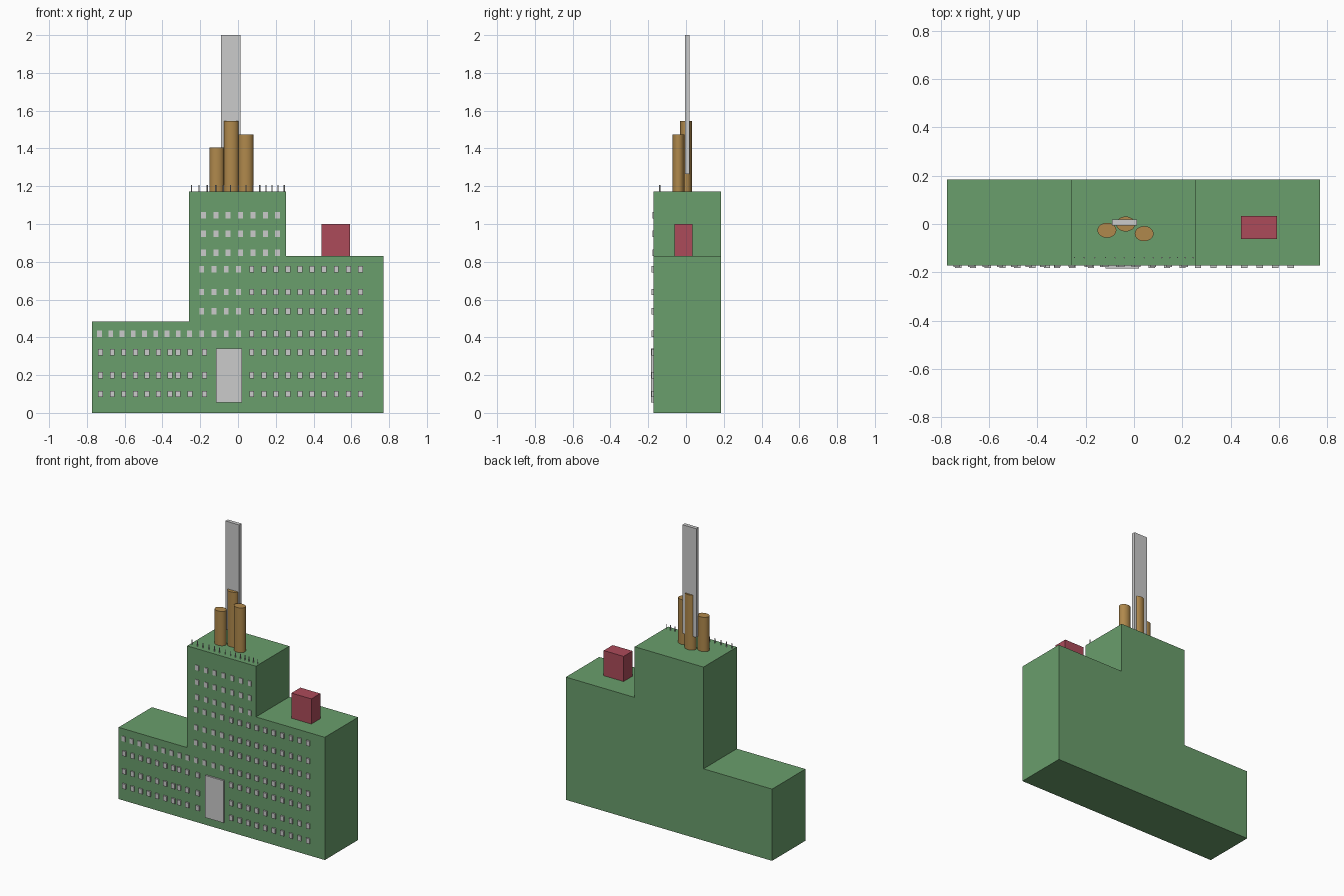
import bpy, bmesh, math
from mathutils import Matrix, Vector

if "Cube" in bpy.data.objects:
    bpy.data.objects.remove(bpy.data.objects["Cube"])


def material(name, rgb):
    m = bpy.data.materials.new(name)
    m.diffuse_color = (*rgb, 1)
    m.use_nodes = True
    m.node_tree.nodes["Principled BSDF"].inputs["Base Color"].default_value = m.diffuse_color
    return m


GREEN = material("green_wall", (0.144, 0.342, 0.15))
BROWN = material("brown_stack", (0.434, 0.25, 0.072))
RED = material("red_box", (0.413, 0.07, 0.102))


def finish(name, bm, mat=None):
    bmesh.ops.recalc_face_normals(bm, faces=bm.faces[:])
    me = bpy.data.meshes.new(name)
    bm.to_mesh(me)
    bm.free()
    ob = bpy.data.objects.new(name, me)
    bpy.context.collection.objects.link(ob)
    if mat:
        me.materials.append(mat)
    return ob


def add_box(bm, x, y, z):
    # x, y, z are (min, max) pairs
    mid = Vector([(a + b) / 2 for a, b in (x, y, z)])
    size = [b - a for a, b in (x, y, z)]
    bmesh.ops.create_cube(bm, size=1, matrix=Matrix.Translation(mid) @ Matrix.Diagonal((*size, 1)))


def box(name, x, y, z, mat=None):
    bm = bmesh.new()
    add_box(bm, x, y, z)
    return finish(name, bm, mat)


def windows(name, columns, rows, front):
    bm = bmesh.new()
    for x in columns:
        for z in rows:
            add_box(bm, (x - 0.013, x + 0.013), (-0.165, front), (z - 0.017, z + 0.017))
    return finish(name, bm)


def spread(a, b, n):
    return [a + (b - a) * i / (n - 1) for i in range(n)]


# Stepped building body: front profile extruded backwards
profile = [(-0.773, 0), (0.77, 0), (0.77, 0.83), (0.255, 0.83), (0.255, 1.173),
           (-0.26, 1.173), (-0.26, 0.485), (-0.773, 0.485)]
bm = bmesh.new()
face = bm.faces.new([bm.verts.new((x, -0.172, z)) for x, z in profile])
ext = bmesh.ops.extrude_face_region(bm, geom=[face], use_keep_orig=True)
verts = [g for g in ext["geom"] if isinstance(g, bmesh.types.BMVert)]
bmesh.ops.translate(bm, verts=verts, vec=(0, 0.356, 0))
finish("building_body", bm, GREEN)

# Windows by wing
low_rows = [0.10, 0.20, 0.322]
mid_rows = [0.418, 0.537, 0.64, 0.76]
windows("left_wing_windows", spread(-0.727, -0.36, 7) + [-0.318, -0.255, -0.178], low_rows, -0.181)
windows("right_wing_windows", spread(0.073, 0.648, 10), low_rows + mid_rows, -0.182)
windows("left_upper_windows", spread(-0.733, -0.257, 9), [0.418], -0.177)
windows("tower_middle_windows", spread(-0.192, 0.003, 4), mid_rows, -0.177)
windows("tower_top_windows", spread(-0.183, 0.21, 7), [0.847, 0.948, 1.046], -0.177)

# Entrance door, roof box and tall sign board
box("entrance_door", (-0.117, 0.021), (-0.165, -0.184), (0.055, 0.34))
box("roof_box", (0.443, 0.592), (-0.062, 0.034), (0.825, 1.0), RED)
box("tall_board", (-0.09, 0.012), (-0.006, 0.019), (1.265, 2.0))

# Oval chimneys
for i, (x, y, top) in enumerate([(-0.112, -0.026, 1.405), (-0.035, -0.0, 1.545), (0.042, -0.04, 1.475)]):
    bm = bmesh.new()
    h = top - 1.168
    bmesh.ops.create_cone(bm, cap_ends=True, segments=32, radius1=1, radius2=1, depth=h,
                          matrix=Matrix.Translation((x, y, top - h / 2)) @ Matrix.Diagonal((0.039, 0.031, 1, 1)))
    ob = finish(f"chimney_{i + 1}", bm, BROWN)
    for p in ob.data.polygons:
        p.use_smooth = len(p.vertices) == 4
    for e in ob.data.edges:
        a, b = (ob.data.vertices[v].co for v in e.vertices)
        e.use_edge_sharp = abs(a.z - b.z) < 1e-4

# Railing spikes along the tower roof
bm = bmesh.new()
for x in [-0.246, -0.206, -0.163, -0.118, -0.078, -0.04, 0.002, 0.043, 0.08, 0.115, 0.148, 0.18, 0.212, 0.245]:
    bmesh.ops.create_cone(bm, cap_ends=True, segments=8, radius1=0.003, radius2=0.003, depth=0.036,
                          matrix=Matrix.Translation((x, -0.139, 1.188)))
finish("roof_spikes", bm)
